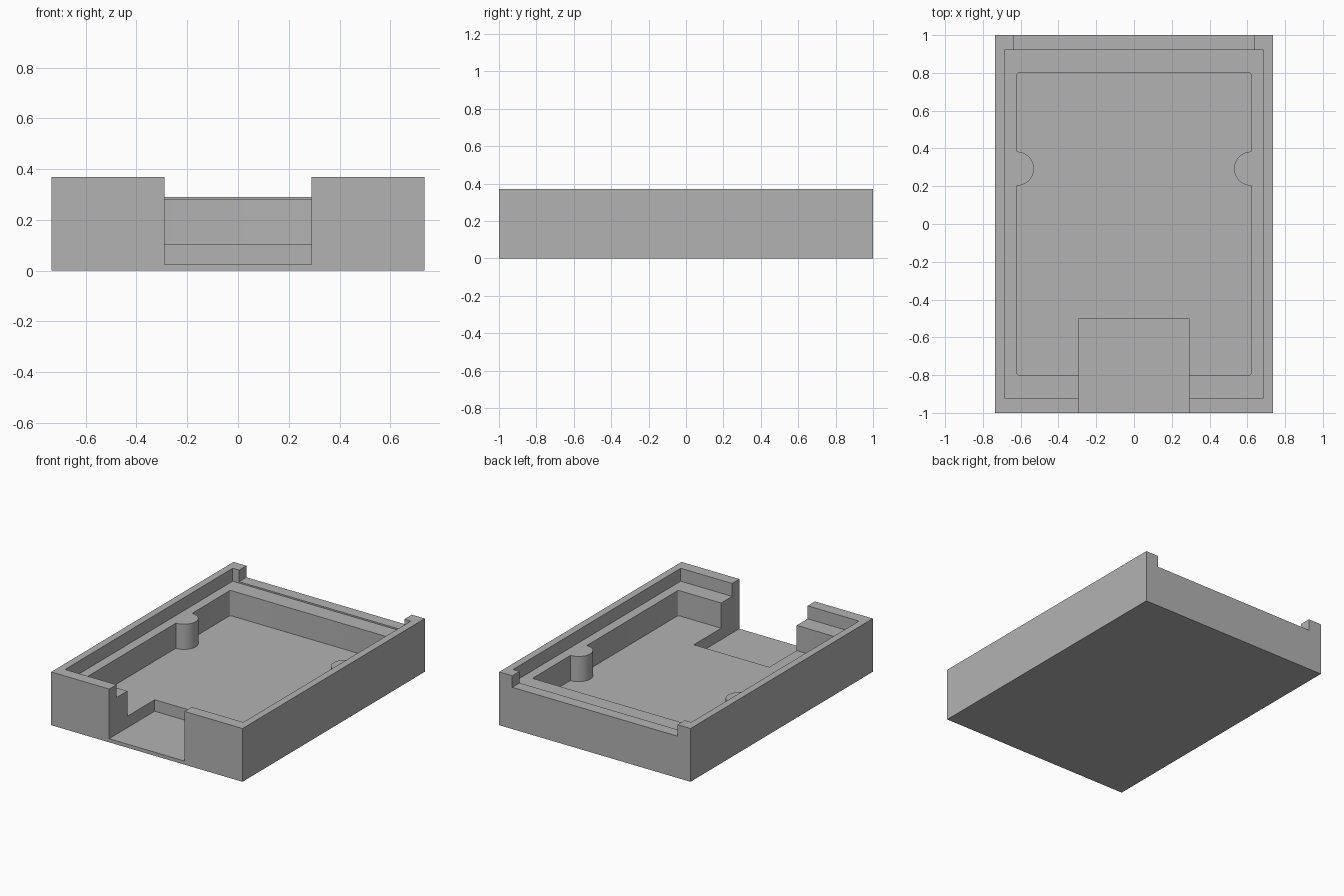
import bpy, bmesh, math

cube = bpy.data.objects.get("Cube")
if cube:
    bpy.data.objects.remove(cube, do_unlink=True)

HALF_X, HALF_Y, HEIGHT = 0.735, 1.0, 0.37
FLOOR, LEDGE = 0.105, 0.28

grey = bpy.data.materials.new("plain grey")
grey.use_nodes = True
colour = (0.45, 0.45, 0.45, 1)
grey.diffuse_color = colour
grey.node_tree.nodes["Principled BSDF"].inputs["Base Color"].default_value = colour


def prism(name, outline, z0, z1):
    """Extrude a flat outline from z0 up to z1."""
    bm = bmesh.new()
    base = bm.faces.new([bm.verts.new((x, y, z0)) for x, y in outline])
    top = bmesh.ops.extrude_face_region(bm, geom=[base])["geom"]
    verts = [v for v in top if isinstance(v, bmesh.types.BMVert)]
    bmesh.ops.translate(bm, verts=verts, vec=(0, 0, z1 - z0))
    bmesh.ops.recalc_face_normals(bm, faces=bm.faces)
    mesh = bpy.data.meshes.new(name)
    bm.to_mesh(mesh)
    bm.free()
    mesh.materials.append(grey)
    obj = bpy.data.objects.new(name, mesh)
    bpy.context.collection.objects.link(obj)
    return obj


def rect(x0, x1, y0, y1):
    return [(x0, y0), (x1, y0), (x1, y1), (x0, y1)]


def arc(cx, cy, r, start, end, steps):
    angles = [math.radians(start + (end - start) * i / steps) for i in range(steps + 1)]
    return [(cx + r * math.cos(a), cy + r * math.sin(a)) for a in angles]


def cavity_outline():
    """Rounded rectangle bitten by a half-round post on each side wall."""
    w, d, r, post_y, post_r = 0.62, 0.80, 0.012, 0.293, 0.09
    right = arc(w - r, -d + r, r, -90, 0, 4)
    right += arc(w, post_y, post_r, 270, 90, 24)
    right += arc(w - r, d - r, r, 0, 90, 4)
    return right + [(-x, y) for x, y in reversed(right)]


# Solid tray block
tray = prism("tray", rect(-HALF_X, HALF_X, -HALF_Y, HALF_Y), 0, HEIGHT)

# Recesses: lid ledge, main cavity with posts, front opening, low back rim
cutters = [
    prism("lid_recess", rect(-0.685, 0.685, -0.92, 0.92), LEDGE, 0.5),
    prism("main_cavity", cavity_outline(), FLOOR, 0.45),
    prism("front_opening", rect(-0.29, 0.29, -1.1, -0.5), 0.025, 0.55),
    prism("back_rim_cut", rect(-0.635, 0.635, 0.85, 1.1), 0.29, 0.6),
]
for cutter in cutters:
    cutter.hide_render = True
    mod = tray.modifiers.new(cutter.name, "BOOLEAN")
    mod.operation = "DIFFERENCE"
    mod.solver = "EXACT"
    mod.object = cutter

# Bake the cuts and drop the helpers
bpy.context.view_layer.update()
graph = bpy.context.evaluated_depsgraph_get()
carved = bpy.data.meshes.new_from_object(tray.evaluated_get(graph))
tray.modifiers.clear()
tray.data = carved
for cutter in cutters:
    bpy.data.objects.remove(cutter, do_unlink=True)

# Smooth post curves, crisp edges elsewhere
for obj in bpy.context.selected_objects:
    obj.select_set(False)
tray.select_set(True)
bpy.context.view_layer.objects.active = tray
bpy.ops.object.shade_smooth_by_angle(angle=math.radians(30))
